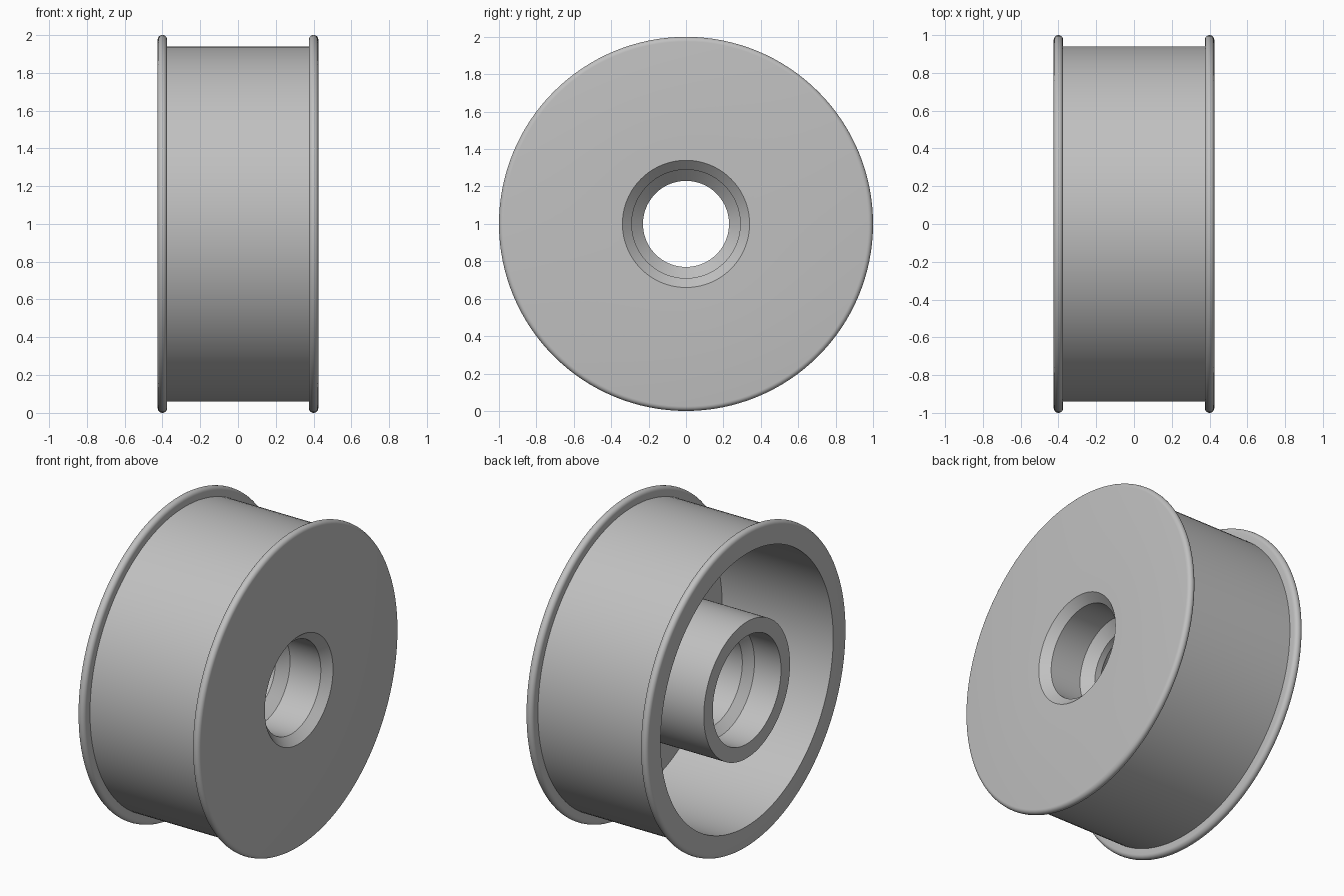
import bpy, math

cube = bpy.data.objects.get("Cube")
if cube:
    bpy.data.objects.remove(cube, do_unlink=True)

SEGMENTS = 128
HALF = 0.425        # half width along the axle
RIM = 0.025         # radius of the rounded flange edge
DRUM = 0.94         # outer drum radius
CAVITY = 0.86       # inner drum radius
HUB = 0.43          # hub outer radius
BORE = 0.29         # bearing bore radius
NECK = 0.23         # narrowest radius of the bore
MOUTH = 0.34        # radius at both ends of the bore

grey = bpy.data.materials.new("light_grey")
grey.use_nodes = True
colour = (0.53, 0.53, 0.53, 1)
grey.diffuse_color = colour
grey.node_tree.nodes["Principled BSDF"].inputs["Base Color"].default_value = colour


def rounded_edge(x, steps=10):
    """Half circle over the top of a flange, from +x to -x."""
    return [(x + RIM * math.cos(math.pi * i / steps),
             1 - RIM + RIM * math.sin(math.pi * i / steps))
            for i in range(steps + 1)]


def lathe(name, profile):
    """Turn a closed (x, radius) profile around the axle."""
    count = len(profile)
    verts, faces = [], []
    for s in range(SEGMENTS):
        a = 2 * math.pi * s / SEGMENTS
        verts += [(x, r * math.cos(a), 1 + r * math.sin(a)) for x, r in profile]
        here, there = s * count, (s + 1) % SEGMENTS * count
        for i in range(count):
            j = (i + 1) % count
            faces.append((here + i, here + j, there + j, there + i))
    mesh = bpy.data.meshes.new(name)
    mesh.from_pydata(verts, [], faces)
    mesh.materials.append(grey)
    obj = bpy.data.objects.new(name, mesh)
    bpy.context.collection.objects.link(obj)
    bpy.ops.object.select_all(action='DESELECT')
    obj.select_set(True)
    bpy.context.view_layer.objects.active = obj
    bpy.ops.object.mode_set(mode='EDIT')
    bpy.ops.mesh.select_all(action='SELECT')
    bpy.ops.mesh.normals_make_consistent(inside=False)
    bpy.ops.object.mode_set(mode='OBJECT')
    bpy.ops.object.shade_smooth_by_angle(angle=math.radians(30))
    return obj


# Closed face, two flanges and the drum between them
flange = HALF - RIM
outside = rounded_edge(flange)
outside += [(flange - RIM, DRUM), (RIM - flange, DRUM)]
outside += rounded_edge(-flange)

# Hollow side: drum cavity, web and the outside of the hub
web = 0.35
cavity = [(-HALF, CAVITY), (web, CAVITY), (web, HUB), (-HALF, HUB)]

# Stepped and chamfered bore, from the open end to the closed face
bore = [(-HALF, MOUTH), (-0.24, MOUTH), (-0.19, BORE), (0.0, BORE),
        (0.06, NECK), (0.10, NECK), (0.16, BORE),
        (HALF - 0.05, BORE), (HALF, MOUTH)]

lathe("roller_wheel", outside + cavity + bore)
